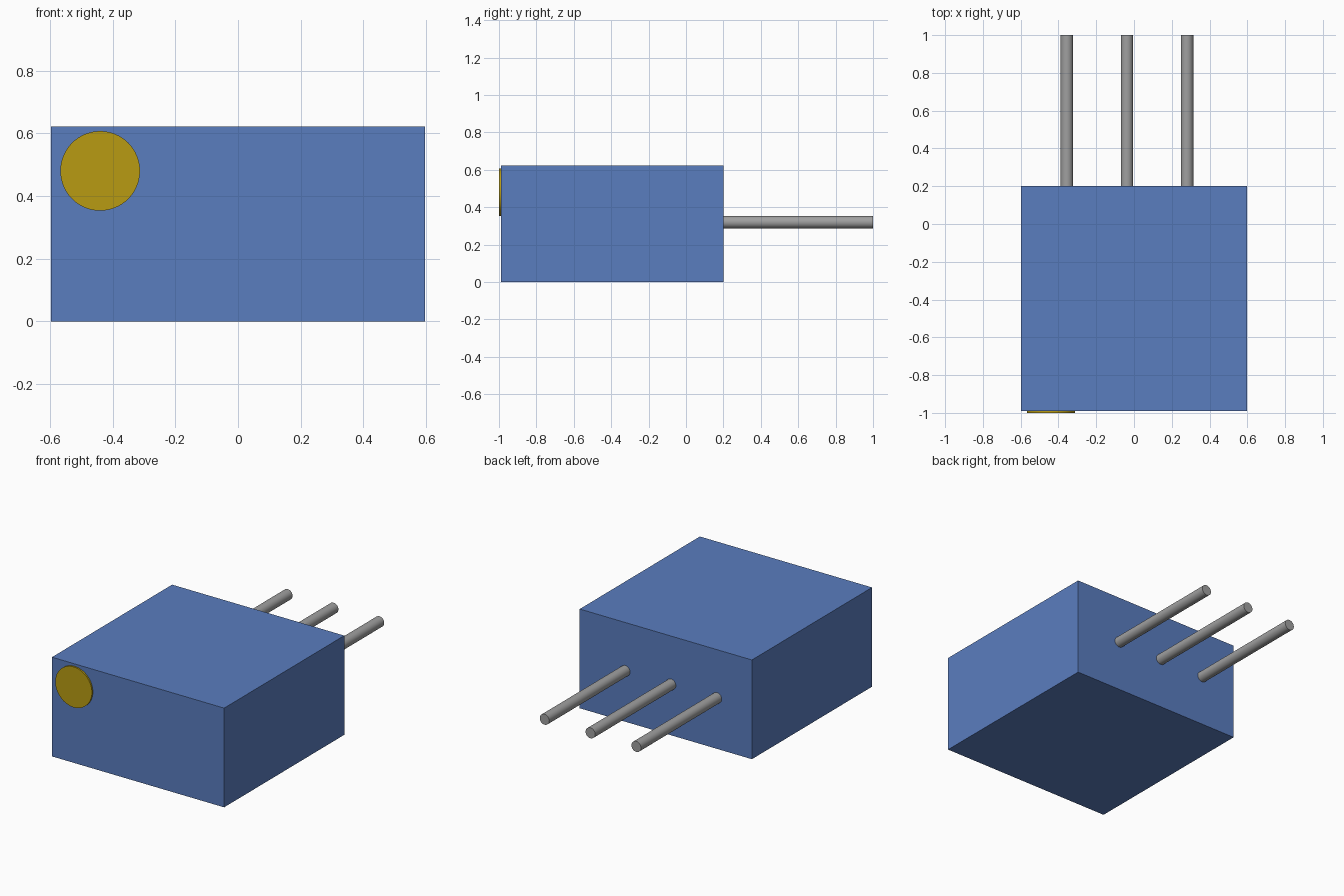
import bpy
import math

cube = bpy.data.objects.get("Cube")
if cube:
    bpy.data.objects.remove(cube, do_unlink=True)


def make_material(name, rgb):
    mat = bpy.data.materials.new(name)
    mat.use_nodes = True
    mat.diffuse_color = (*rgb, 1)
    mat.node_tree.nodes["Principled BSDF"].inputs["Base Color"].default_value = (*rgb, 1)
    return mat


blue = make_material("blue plastic", (0.102, 0.205, 0.521))
gold = make_material("gold paint", (0.485, 0.33, 0.006))
grey = make_material("grey metal", (0.35, 0.35, 0.35))


def finish(name, mat):
    obj = bpy.context.object
    obj.name = obj.data.name = name
    obj.data.materials.append(mat)
    return obj


def rod(name, x, z, radius, y0, y1, mat, sides):
    """Cylinder lying along y from y0 to y1."""
    bpy.ops.mesh.primitive_cylinder_add(
        vertices=sides, radius=radius, depth=y1 - y0,
        location=(x, (y0 + y1) / 2, z), rotation=(math.pi / 2, 0, 0))
    bpy.ops.object.transform_apply(location=False, rotation=True, scale=True)
    bpy.ops.object.shade_smooth_by_angle(angle=math.radians(30))
    return finish(name, mat)


# Rectangular housing
FRONT, BACK, HEIGHT, WIDTH = -0.99, 0.2, 0.622, 1.194
bpy.ops.mesh.primitive_cube_add(size=1, location=(0, (FRONT + BACK) / 2, HEIGHT / 2))
bpy.context.object.scale = (WIDTH, BACK - FRONT, HEIGHT)
bpy.ops.object.transform_apply(location=False, rotation=False, scale=True)
finish("housing", blue)

# Round marker on the front face
rod("marker_disc", -0.44, 0.48, 0.127, -1.0, FRONT, gold, 64)

# Three pins out of the back
for i, name in enumerate(("right_pin", "middle_pin", "left_pin")):
    rod(name, -0.355 + 0.318 * i, 0.32, 0.033, BACK, 1.0, grey, 32)
